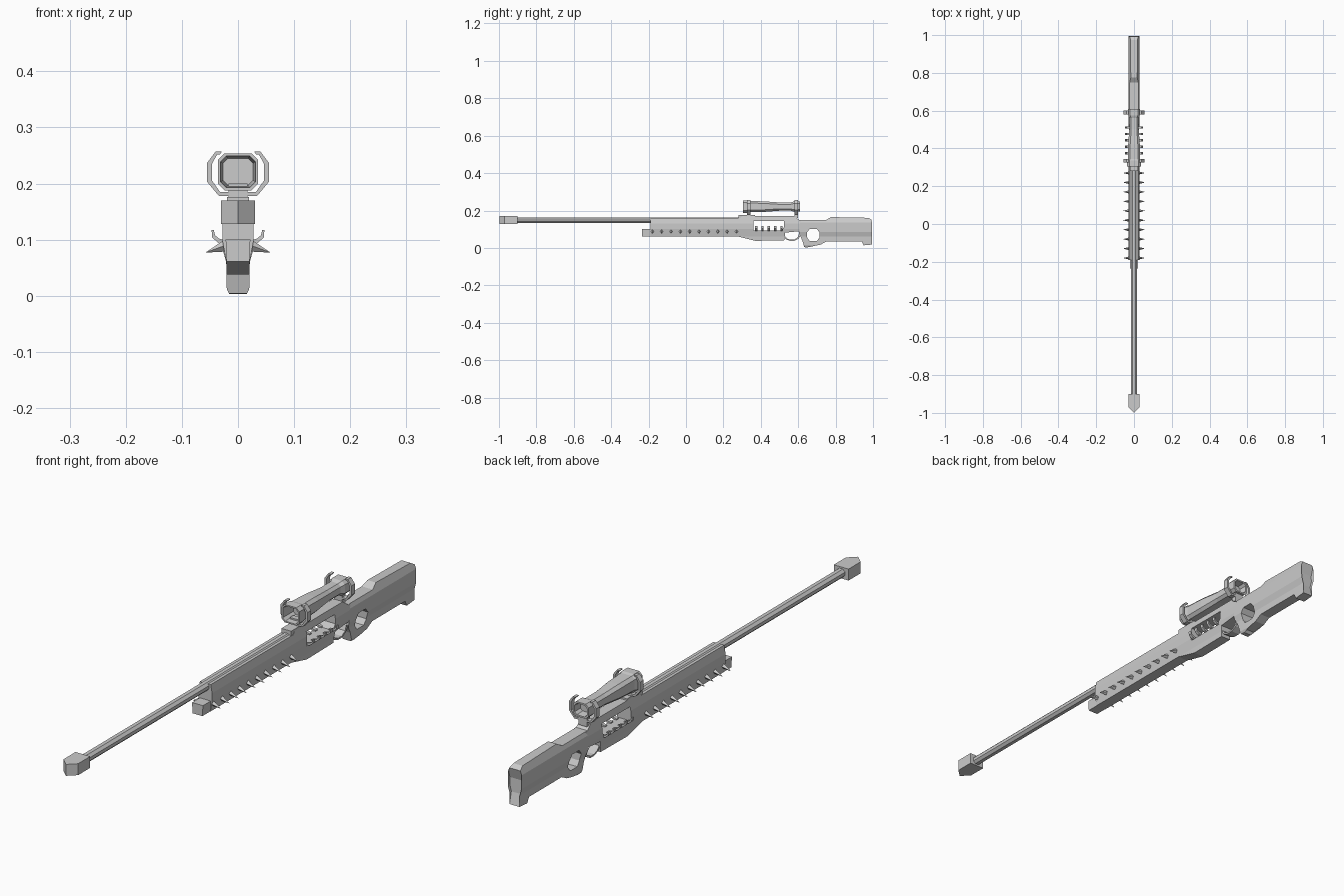
import bpy, bmesh
from mathutils import Vector

if "Cube" in bpy.data.objects:
    bpy.data.objects.remove(bpy.data.objects["Cube"])


def finish(bm, name):
    bmesh.ops.recalc_face_normals(bm, faces=bm.faces)
    me = bpy.data.meshes.new(name)
    bm.to_mesh(me)
    bm.free()
    ob = bpy.data.objects.new(name, me)
    bpy.context.collection.objects.link(ob)
    return ob


def loft(name, rings):
    """Skin a list of equal-sized point rings and cap both ends."""
    bm = bmesh.new()
    vs = [[bm.verts.new(p) for p in r] for r in rings]
    n = len(vs[0])
    for a, b in zip(vs, vs[1:]):
        for i in range(n):
            j = (i + 1) % n
            bm.faces.new((a[i], a[j], b[j], b[i]))
    bm.faces.new(vs[0])
    bm.faces.new(vs[-1])
    return finish(bm, name)


def side_prism(name, pts, widths):
    """Extrude a (y, z) outline across x; widths = [(z, half_width)] shapes the section."""
    bm = bmesh.new()
    a = [bm.verts.new((-1, y, z)) for y, z in pts]
    b = [bm.verts.new((1, y, z)) for y, z in pts]
    n = len(pts)
    bm.faces.new(a)
    bm.faces.new(b)
    for i in range(n):
        j = (i + 1) % n
        bm.faces.new((a[i], a[j], b[j], b[i]))
    bmesh.ops.triangulate(bm, faces=bm.faces[:])
    for z, _ in widths:
        bmesh.ops.bisect_plane(bm, geom=bm.verts[:] + bm.edges[:] + bm.faces[:],
                               plane_co=(0, 0, z), plane_no=(0, 0, 1), dist=1e-5)

    def half(z):
        if z <= widths[0][0]:
            return widths[0][1]
        for (z0, w0), (z1, w1) in zip(widths, widths[1:]):
            if z <= z1:
                return w0 + (w1 - w0) * (z - z0) / (z1 - z0)
        return widths[-1][1]
    for v in bm.verts:
        v.co.x *= half(v.co.z)
    return finish(bm, name)


def front_prism(name, pts, y0, y1):
    """Extrude an (x, z) outline along y."""
    return loft(name, [[(x, y, z) for x, z in pts] for y in (y0, y1)])


def box(name, x, y0, y1, z0, z1):
    return front_prism(name, [(-x, z0), (x, z0), (x, z1), (-x, z1)], y0, y1)


def octagon(hw, hh, c, zc, y):
    q = [(hw, -hh + c), (hw, hh - c), (hw - c, hh), (c - hw, hh),
         (-hw, hh - c), (-hw, c - hh), (c - hw, -hh), (hw - c, -hh)]
    return [(x, y, zc + z) for x, z in q]


def mirror_x(ob):
    ob.modifiers.new("mirror", 'MIRROR')


def cut(ob, cutter):
    cutter.hide_render = True
    cutter.hide_viewport = False
    cutter.display_type = 'WIRE'
    m = ob.modifiers.new("cut", 'BOOLEAN')
    m.operation = 'DIFFERENCE'
    m.solver = 'EXACT'
    m.object = cutter


# Receiver and fore-end
receiver = side_prism("receiver", [
    (-.19, .16), (.29, .16), (.30, .17), (.58, .17), (.605, .15), (.615, .15), (.615, .09),
    (.53, .082), (.525, .04), (.37, .038), (.28, .061), (-.19, .061)],
    [(.038, .02), (.061, .021), (.1, .028), (.13, .028), (.17, .02)])
window = side_prism("window_cutter", [
    (.36, .145), (.525, .145), (.525, .112), (.51, .093), (.36, .093)], [(.1, .1)])
cut(receiver, window)

# Lower rail under the fore-end
side_prism("lower_rail", [(-.235, .1), (-.18, .1), (-.18, .061), (-.235, .061)],
           [(.061, .02), (.1, .022)])

# Stock with thumbhole
stock = side_prism("stock", [
    (.612, .15), (.75, .15), (.775, .165), (.975, .161), (.993, .15), (.981, .11),
    (.983, .06), (.995, .018), (.95, .014), (.94, .034), (.75, .034), (.72, .018),
    (.66, .012), (.65, .003), (.632, .004), (.622, .04), (.605, .075), (.605, .09), (.612, .1)],
    [(.004, .016), (.012, .02), (.06, .021), (.085, .028), (.135, .028), (.165, .017)])
hole = side_prism("thumbhole_cutter", [
    (.66, .1), (.7, .1), (.715, .082), (.715, .056), (.7, .038), (.66, .038),
    (.648, .056), (.646, .082)], [(.07, .1)])
cut(stock, hole)

# Trigger guard
outer = [(.522, .06), (.535, .046), (.555, .038), (.58, .038), (.602, .05), (.618, .075)]
inner = [(.606, .08), (.597, .056), (.578, .044), (.557, .044), (.539, .051), (.528, .064)]
side_prism("trigger_guard", outer + inner, [(.05, .017)])

# Barrel and pointed muzzle block
loft("barrel", [octagon(.016, .015, .009, .149, y) for y in (-.91, .29)])
plan = [(-.03, -.9), (-.03, -.97), (0, -.998), (.03, -.97), (.03, -.9)]
loft("muzzle", [[(x, y, z) for x, y in plan] for z in (.128, .17)])

# Side spikes along the fore-end
for i in range(10):
    y = -.18 + i * .05
    bm = bmesh.new()
    base = [bm.verts.new(p) for p in ((.02, y - .01, .091), (.02, y, .103),
                                      (.02, y + .01, .091), (.02, y, .079))]
    tip = bm.verts.new((.058, y, .077))
    bm.faces.new(base)
    for j in range(4):
        bm.faces.new((base[j], base[(j + 1) % 4], tip))
    mirror_x(finish(bm, f"spike_{i}"))

# Curved hooks below the window
hook = [(.015, .088), (.036, .095), (.046, .104), (.047, .117),
        (.043, .117), (.041, .108), (.034, .102), (.015, .097)]
for i in range(5):
    y = .375 + i * .034
    mirror_x(front_prism(f"hook_{i}", hook, y - .006, y + .006))

# Scope rail and mounts
box("scope_rail", .02, .28, .37, .155, .176)
for label, y0 in (("front", .325), ("rear", .58)):
    box(f"{label}_mount", .017, y0, y0 + .02, .16, .2)
    # Open bracket around the scope
    claw = [(0, .178), (.034, .178), (.055, .203), (.055, .237), (.04, .257), (.029, .257),
            (.032, .252), (.037, .252), (.046, .236), (.046, .205), (.032, .185), (0, .185)]
    mirror_x(front_prism(f"{label}_bracket", claw, y0, y0 + .02))

# Hollow-ended scope tube: y, half width, half height, chamfer
stations = [(.36, .027, .024, .009), (.304, .031, .028, .01), (.304, .036, .033, .012),
            (.335, .036, .033, .012), (.345, .033, .03, .011), (.42, .031, .028, .011),
            (.5, .025, .022, .01), (.56, .025, .022, .01), (.575, .031, .027, .011),
            (.61, .031, .027, .011), (.61, .025, .021, .009), (.58, .022, .018, .008)]
loft("scope", [octagon(hw, hh, c, .221, y) for y, hw, hh, c in stations])
